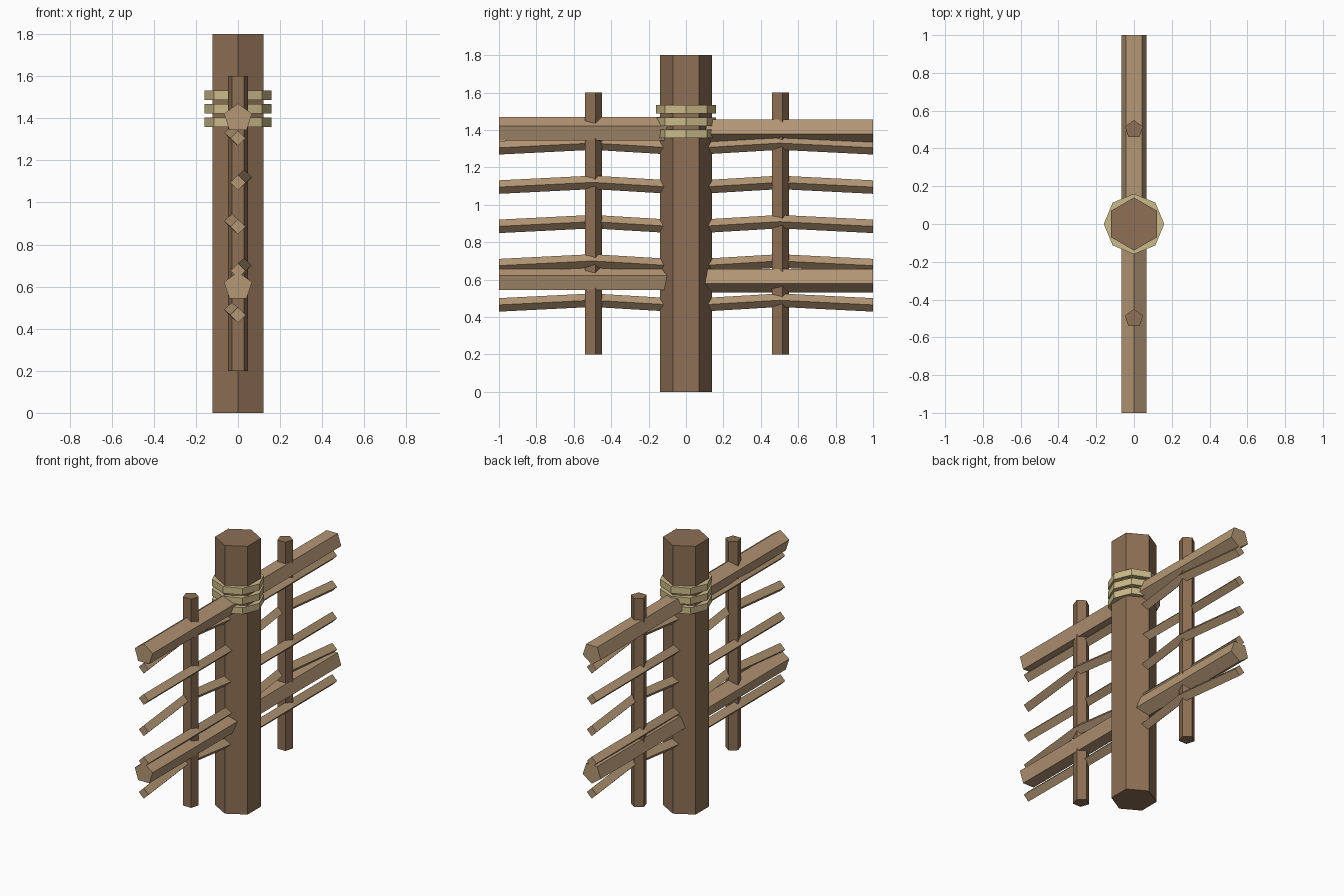
import bpy
import bmesh
from math import cos, sin, pi, radians

cube = bpy.data.objects.get("Cube")
if cube:
    bpy.data.objects.remove(cube, do_unlink=True)


def make_material(name, rgb):
    mat = bpy.data.materials.new(name)
    mat.use_nodes = True
    color = (*rgb, 1.0)
    mat.diffuse_color = color
    bsdf = next(n for n in mat.node_tree.nodes if n.type == 'BSDF_PRINCIPLED')
    bsdf.inputs["Base Color"].default_value = color
    return mat


dark_wood = make_material("dark wood", (0.27, 0.16, 0.09))
light_wood = make_material("light wood", (0.46, 0.31, 0.18))
rope = make_material("rope", (0.60, 0.49, 0.25))


def prism(name, path, radius, sides, start, mat, along='Z'):
    """Loft a regular polygon through the path points; start is its first corner angle."""
    bm = bmesh.new()
    rings = []
    for x, y, z in path:
        ring = []
        for i in range(sides):
            a = radians(start) + 2 * pi * i / sides
            u, v = radius * cos(a), radius * sin(a)
            offset = (u, v, 0) if along == 'Z' else (u, 0, v)
            ring.append(bm.verts.new((x + offset[0], y + offset[1], z + offset[2])))
        rings.append(ring)
    for low, high in zip(rings, rings[1:]):
        for i in range(sides):
            j = (i + 1) % sides
            bm.faces.new((low[i], low[j], high[j], high[i]))
    bm.faces.new(rings[0])
    bm.faces.new(rings[-1])
    bmesh.ops.recalc_face_normals(bm, faces=bm.faces)
    mesh = bpy.data.meshes.new(name)
    bm.to_mesh(mesh)
    bm.free()
    mesh.materials.append(mat)
    obj = bpy.data.objects.new(name, mesh)
    bpy.context.collection.objects.link(obj)
    return obj


# Central hexagonal post
prism("post", [(0, 0, 0), (0, 0, 1.8)], 0.14, 6, 90, dark_wood)

# Three rope bands around the post
for n, z in enumerate((1.38, 1.445, 1.51)):
    prism(f"rope_band_{n + 1}", [(0, 0, z - 0.0225), (0, 0, z + 0.0225)], 0.16, 8, 0, rope)

for side, label in ((-1, "front"), (1, "back")):
    # Thin upright stake
    prism(f"{label}_stake", [(0, side * 0.5, 0.2), (0, side * 0.5, 1.6)],
          0.05, 5, 90, dark_wood)

    # Heavy rails, corner up at the front and corner down at the back
    for level, z in (("lower", 0.6), ("upper", 1.4)):
        prism(f"{label}_{level}_rail", [(0, side, z), (0, side * 0.05, z)],
              0.07, 5, -90 * side, light_wood, along='Y')

    # Thin slats woven alternately past the stake
    for n in range(5):
        z = 0.465 + 0.21 * n
        bend = 0.03 * side * (-1) ** n
        prism(f"{label}_slat_{n + 1}",
              [(0, side, z), (bend, side * 0.5, z + 0.025), (0, side * 0.08, z)],
              0.036, 4, 90, light_wood, along='Y')
